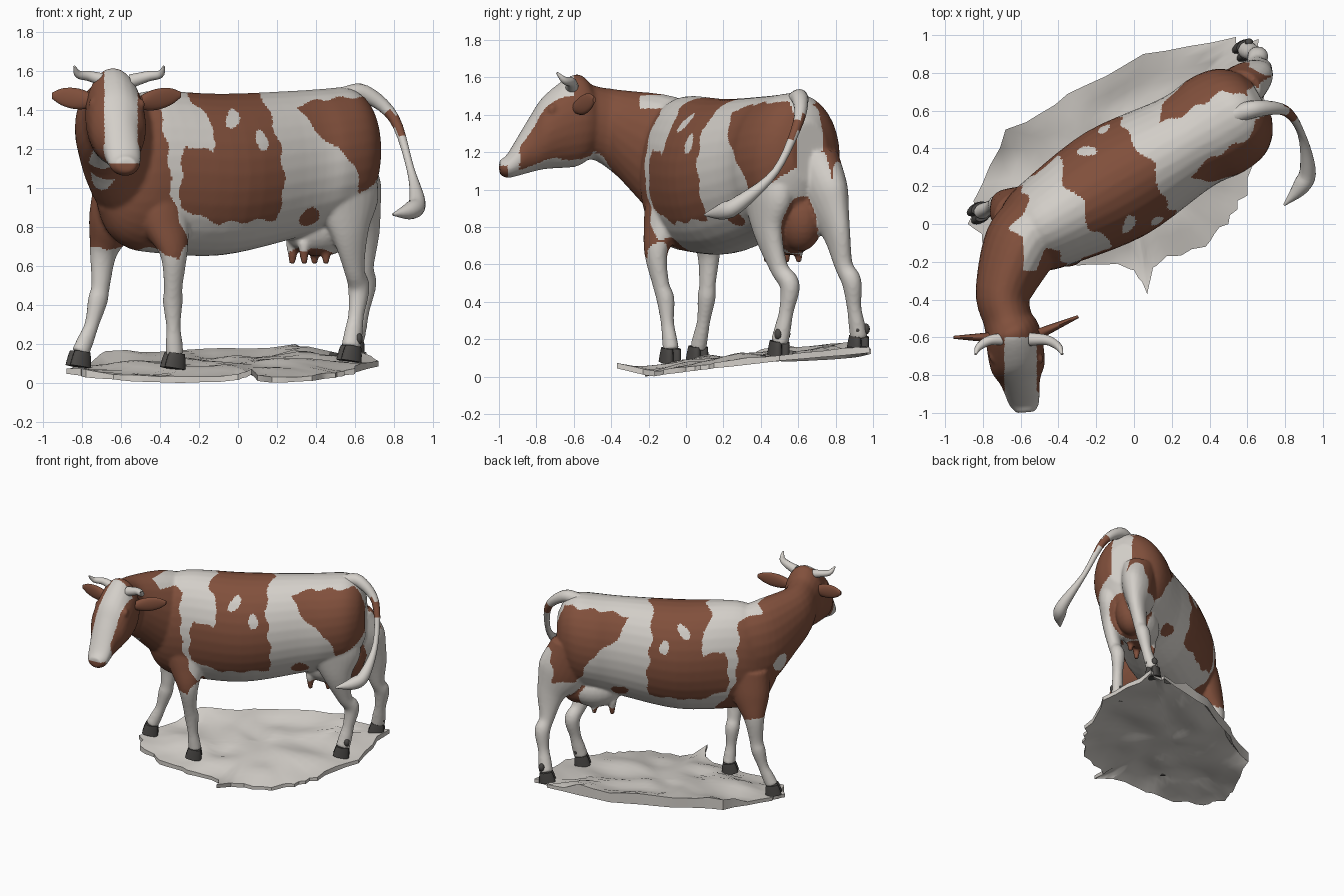
import bpy, bmesh, math, random
from mathutils import Vector, noise

if "Cube" in bpy.data.objects:
    bpy.data.objects.remove(bpy.data.objects["Cube"])

random.seed(4)
Z = Vector((0, 0, 1))
U = Vector((0.866, 0.5, 0))      # body axis, towards the rump
V = Vector((-0.5, 0.866, 0))     # across the body
AXIS = Vector((0, 0.27, 0))      # a point on the body axis


def material(name, *rgb):
    m = bpy.data.materials.new(name)
    m.diffuse_color = (*rgb, 1)
    m.use_nodes = True
    m.node_tree.nodes["Principled BSDF"].inputs["Base Color"].default_value = m.diffuse_color
    return m


WHITE = material("white_coat", 0.65, 0.62, 0.58)
BROWN = material("brown_coat", 0.22, 0.08, 0.045)
DARK = material("dark_grey", 0.07, 0.066, 0.062)


def spline(pts, steps=5):
    """Catmull-Rom through stations (x, y, z, a, b)"""
    p = [Vector(q if len(q) == 5 else (*q, q[3])) for q in pts]
    p = [2 * p[0] - p[1]] + p + [2 * p[-1] - p[-2]]
    out = []
    for a, b, c, d in zip(p, p[1:], p[2:], p[3:]):
        for k in range(steps):
            t = k / steps
            out.append(0.5 * (2 * b + (c - a) * t + (2 * a - 5 * b + 4 * c - d) * t * t
                              + (3 * b - a - 3 * c + d) * t ** 3))
    return out + [p[-2]]


def loft(bm, pts, ref=None, n=24):
    """Skin ellipse rings; without ref the rings stay upright"""
    st = spline(pts)
    rings = []
    for i, s in enumerate(st):
        c = Vector(s[:3])
        t = Vector(st[min(i + 1, len(st) - 1)][:3]) - Vector(st[max(i - 1, 0)][:3])
        if ref is None:
            t.z = 0
            side, up = Z.cross(t).normalized(), Z
        else:
            t.normalize()
            side = (ref - t * ref.dot(t)).normalized()
            up = t.cross(side)
        turns = [2 * math.pi * k / n for k in range(n)]
        rings.append([bm.verts.new(c + side * max(s[3], 0.003) * math.cos(w)
                                   + up * max(s[4], 0.003) * math.sin(w)) for w in turns])
    for r, q in zip(rings, rings[1:]):
        for k in range(n):
            bm.faces.new((r[k], r[k - 1], q[k - 1], q[k]))
    bm.faces.new(rings[0])
    bm.faces.new(rings[-1])


def finish(name, bm, mats, rule=None, angle=60):
    bmesh.ops.recalc_face_normals(bm, faces=bm.faces)
    for f in bm.faces:
        f.smooth = True
        if rule:
            f.material_index = rule(f.calc_center_median(), f.normal)
    me = bpy.data.meshes.new(name)
    bm.to_mesh(me)
    bm.free()
    me.set_sharp_from_angle(angle=math.radians(angle))
    for m in mats:
        me.materials.append(m)
    ob = bpy.data.objects.new(name, me)
    bpy.context.collection.objects.link(ob)
    return ob


def ball(bm, c, a, b, h):
    vs = bmesh.ops.create_uvsphere(bm, u_segments=24, v_segments=14, radius=1)["verts"]
    for v in vs:
        v.co = Vector(c) + U * v.co.x * a + V * v.co.y * b + Z * v.co.z * h


# --- trunk: (distance along axis, height, half width, half height)
TRUNK = [(.78, 1.2, .11, .16), (.73, 1.19, .2, .27), (.64, 1.17, .265, .345), (.5, 1.15, .285, .36),
         (.32, 1.12, .27, .38), (-.11, 1.07, .315, .415), (-.52, 1.085, .255, .415),
         (-.66, 1.07, .215, .37), (-.75, 1.04, .15, .27), (-.81, 1.02, .07, .13)]
NECK_HEAD = [(-.5, .02, 1.15, .19, .32), (-.6, -.12, 1.17, .2, .34), (-.69, -.36, 1.3, .15, .235),
             (-.67, -.5, 1.36, .13, .2), (-.64, -.59, 1.37, .148, .248), (-.615, -.75, 1.31, .145, .2),
             (-.6, -.84, 1.235, .105, .145), (-.58, -.95, 1.13, .08, .067), (-.575, -.997, 1.12, .05, .038)]
# leg thickness from shoulder to fetlock, and the plan position of four joints per leg
LEG = [(1, .12, .15), (.82, .1, .13), (.67, .06, .075), (.5, .043, .05), (.42, .047, .052),
       (.3, .035, .038), (.22, .038, .044), (.15, .043, .047)]
JOINTS = {"front_left": [(-.41, -.08), (-.33, -.16), (-.335, -.11), (-.325, -.08)],
          "front_right": [(-.6, .06), (-.69, .12), (-.72, .11), (-.81, .065)],
          "hind_left": [(.53, .45), (.575, .44), (.62, .555), (.58, .5)],
          "hind_right": [(.52, .68), (.635, .8), (.655, .885), (.595, .925)]}
SPAN = [(0, 0), (0, .5), (1, 0), (1, .5), (2, 0), (2, .33), (2, .67), (2, 1)]


def leg_path(name):
    joints = [Vector(j) for j in JOINTS[name]]
    hind = name.startswith("hind")
    foot = 0.15 + 0.065 * joints[3].y
    out = []
    for (z, a, b), (i, t) in zip(LEG, SPAN):
        c = joints[i].lerp(joints[i + 1], t)
        grow = 1.1 if hind else 1
        deep = 1.3 if hind and 0.6 < z < 0.9 else 1
        out.append((c.x, c.y, foot + (z - 0.15) * ((1.15 if hind else 1) - foot) / 0.85, a * grow, b * grow * deep))
    return out


bm = bmesh.new()
loft(bm, [(*(AXIS + U * s).xy, z, a, b) for s, z, a, b in TRUNK], n=32)
loft(bm, NECK_HEAD)
for name in JOINTS:
    loft(bm, leg_path(name), ref=V)
ball(bm, (0.42, 0.55, 0.80), 0.20, 0.15, 0.15)       # udder and teats
ball(bm, (0.53, 0.61, 0.85), 0.14, 0.12, 0.18)
for a in (-0.07, 0.06):
    for b in (-0.06, 0.06):
        c = Vector((0.37, 0.52, 0.72)) + U * a + V * b
        loft(bm, [(*(c - Z * 0.055 * k), 0.035 - 0.01 * k) for k in range(3)], ref=V, n=12)
for x in (-0.745, -0.5):                             # brows over the eyes
    ball(bm, (x, -0.71, 1.43), 0.02, 0.03, 0.03)
raw = finish("raw_skin", bm, [])
mod = raw.modifiers.new("fuse", 'REMESH')
mod.mode, mod.voxel_size = 'VOXEL', 0.011
mod = raw.modifiers.new("soften", 'SMOOTH')
mod.factor, mod.iterations = 0.5, 5
skin = bpy.data.meshes.new_from_object(raw.evaluated_get(bpy.context.evaluated_depsgraph_get()))
bpy.data.objects.remove(raw)

# --- coat pattern: side outlines (x, z), mirrored across the body axis
NECK = [(-1.2, 1.7), (-.64, 1.7), (-.58, 1.46), (-.4, 1.41), (-.36, 1.2), (-.34, .95), (-.26, .73), (-.3, .62),
        (-.4, .69), (-1.2, .7)]
FLANK = [(-.3, 1.6), (-.24, 1.46), (-.12, 1.31), (-.13, 1.19), (-.28, 1.22), (-.3, .9), (-.1, .82),
         (.2, .84), (.24, 1), (.22, 1.2), (.16, 1.4), (.04, 1.6)]
RUMP = [(.3, 1.42), (.42, 1.455), (.63, 1.47), (.8, 1.45), (.8, .9), (.64, .91), (.6, 1.13), (.42, 1.27)]
WHITE_SPOTS = [(-.03, 1.35, .035, .05), (.12, 1.24, .03, .05), (-.7, 1.07, .06, .08)]
BROWN_SPOTS = [(.37, .85, .05, .045)]
UDDER = [((.53, .6, .84), (.18, .13, .19)), ((.37, .5, .64), (.13, .12, .06))]


def inside(poly, x, z):
    hit = False
    for (x1, z1), (x2, z2) in zip(poly, poly[1:] + poly[:1]):
        if (z1 > z) != (z2 > z) and x < x1 + (z - z1) * (x2 - x1) / (z2 - z1):
            hit = not hit
    return hit


def on_spot(spots, x, z):
    return any(((x - a) / r) ** 2 + ((z - b) / s) ** 2 < 1 for a, b, r, s in spots)


def coat(p, n):
    if p.y < -0.34 or (p.y < -0.25 and p.x < -0.45 and p.z > 1.2):      # head and neck
        if p.y < -0.955 and p.z < 1.13:
            return 1
        blaze = p.y < -0.6 and n.z > 0 and abs(p.x + 0.6) < 0.085
        return 0 if p.y < -0.89 or (n.z < -0.65 and p.y < -0.4) or blaze else 1
    if any(sum(((p[i] - c[i]) / r[i]) ** 2 for i in range(3)) < 1 for c, r in UDDER):
        return 1
    d = (p - AXIS).dot(V)
    if n.x > 0.5 and p.x > 0.55:                     # under the tail and down the left thigh
        if abs(d) < 0.08 or (p.y < 0.62 and p.z < 0.92 + 0.6 * (p.y - 0.26)):
            return 0
    x = (p - V * 2 * max(d, 0)).x + 0.008 * math.sin(40 * p.z)
    z = p.z + 0.008 * math.sin(45 * p.x)
    if on_spot(WHITE_SPOTS, x, z):
        return 0
    return int(on_spot(BROWN_SPOTS, x, z) or any(inside(q, x, z) for q in (NECK, FLANK, RUMP)))


bm = bmesh.new()
bm.from_mesh(skin)
bm.normal_update()
finish("cow_body", bm, [WHITE, BROWN], coat, 180)
bpy.data.meshes.remove(skin)

# --- hooves: two claws each, dewclaws behind the hind feet
for name in JOINTS:
    foot = Vector(leg_path(name)[-1][:3])
    bm = bmesh.new()
    for s in (-1, 1):
        c = foot + V * 0.024 * s
        loft(bm, [(*(c + Z * .008), .026, .044), (*(c - Z * .02 - U * .004), .028, .052),
                  (*(c - U * .012 - Z * .07), .031, .06)], ref=V, n=16)
        if "hind" in name:
            ball(bm, c + U * 0.03 + Z * 0.045, .022, .022, .03)
    finish(name + "_hoof", bm, [DARK])

# --- tail with tuft
bm = bmesh.new()
loft(bm, [(.54, .58, 1.47, .05), (.65, .61, 1.485, .045), (.8, .6, 1.36, .028), (.885, .48, 1.1, .02),
          (.92, .29, .93, .042), (.885, .2, .885, .045), (.795, .1, .865, .006)], ref=V, n=16)
finish("tail", bm, [WHITE, BROWN], lambda p, n: int(1.29 < p.z < 1.39))

# --- ears and horns
for name, root, tip in (("right_ear", (-.75, -.6, 1.45), (-.955, -.6, 1.475)),
                        ("left_ear", (-.5, -.58, 1.44), (-.295, -.49, 1.48))):
    bm = bmesh.new()
    root, tip = Vector(root), Vector(tip)
    loft(bm, [(*root.lerp(tip, t / 5), .028 - .004 * t, .054 * math.sin(math.pi * (.16 + .16 * t)) ** .6)
              for t in range(6)], n=16)
    finish(name, bm, [BROWN])
HORN = [(.06, -.61, 1.55, .036), (.15, -.615, 1.575, .027), (.21, -.65, 1.585, .02), (.23, -.69, 1.625, .006)]
for name, s in (("right_horn", -1), ("left_horn", 1)):
    bm = bmesh.new()
    loft(bm, [(-.61 + s * q[0], *q[1:]) for q in HORN], ref=Vector((0, .3, 1)), n=12)
    finish(name, bm, [WHITE])

# --- rough ground sheet, with a rim that drops to a sloping base
RIM = [(-.88, 0), (-.85, .12), (-.68, .5), (-.35, .69), (.05, .9), (.54, .99), (.66, .98), (.72, .5), (.6, .15),
       (.5, 0), (.38, -.12), (.12, -.22), (.07, -.37), (-.02, -.24), (-.3, -.22), (-.55, -.21), (-.78, -.13)]
mid = Vector((-0.05, 0.35))
rim = []
for a, b in zip(RIM, RIM[1:] + RIM[:1]):
    for k in range(4):
        p = Vector(a).lerp(Vector(b), k / 4)
        rim.append(p.lerp(mid, random.uniform(0, 0.05) if k else 0))


def base(p):
    z = 0.017 + 0.095 * p.y + 0.04 * p.x ** 2
    return z if z > 0 else -2.5 * z


def top(p, k):
    lump = noise.noise(Vector((p.x * 5, p.y * 5, 1))) * 0.035
    inner = 0.085 + 0.08 * p.y + lump
    edge = base(p) + 0.03 + (0.05 if p.y > 0.4 and p.x < 0.4 else 0) + lump * 0.6
    w = max(0, (k - 0.65) / 0.35)
    return max(inner * (1 - w) + edge * w, base(p) + 0.012)


def under(p, k):
    return base(p) if k > 0.95 else top(p, k) - 0.01


bm = bmesh.new()
n = len(rim)
edges = []
for height in (top, under):
    c = bm.verts.new((*mid, height(mid, 0)))
    rows = []
    for k in range(1, 11):
        row = [mid.lerp(p, k / 10) for p in rim]
        rows.append([bm.verts.new((*p, height(p, k / 10))) for p in row])
    for i in range(n):
        bm.faces.new((c, rows[0][i - 1], rows[0][i]))
        for r, q in zip(rows, rows[1:]):
            bm.faces.new((r[i - 1], q[i - 1], q[i], r[i]))
    edges.append(rows[-1])
for i in range(n):
    bm.faces.new((edges[0][i - 1], edges[0][i], edges[1][i], edges[1][i - 1]))
finish("ground_slab", bm, [WHITE], angle=35)
